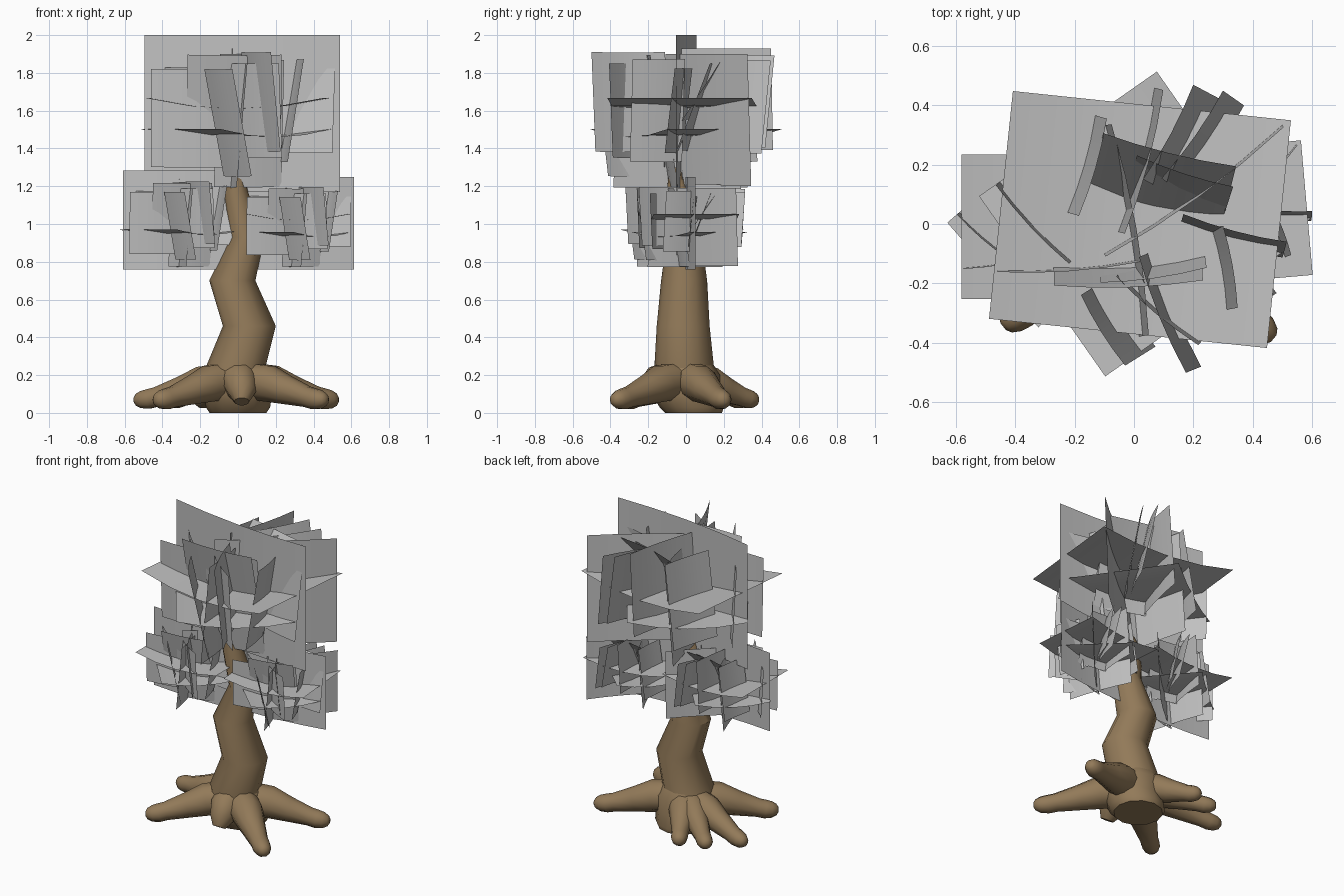
import bpy, bmesh
from math import radians, sin, cos, pi
from mathutils import Matrix, Vector

if "Cube" in bpy.data.objects:
    bpy.data.objects.remove(bpy.data.objects["Cube"], do_unlink=True)


def material(name, colour):
    m = bpy.data.materials.new(name)
    m.use_nodes = True
    m.diffuse_color = colour
    m.node_tree.nodes["Principled BSDF"].inputs["Base Color"].default_value = colour
    return m


BARK = material("brown bark", (0.29, 0.195, 0.1, 1))
LEAF = material("grey foliage", (0.53, 0.53, 0.53, 1))


def finish(bm, name, mat):
    mesh = bpy.data.meshes.new(name)
    bm.to_mesh(mesh)
    bm.free()
    mesh.materials.append(mat)
    obj = bpy.data.objects.new(name, mesh)
    bpy.context.collection.objects.link(obj)
    bpy.ops.object.select_all(action="DESELECT")
    obj.select_set(True)
    bpy.context.view_layer.objects.active = obj
    bpy.ops.object.shade_smooth_by_angle(angle=radians(40))


def tube(name, path, sides=10, level=False):
    """Loft round rings along (x, y, z, radius) points; level keeps rings horizontal."""
    bm = bmesh.new()
    pts = [Vector(p[:3]) for p in path]
    rings = []
    for i, (point, p) in enumerate(zip(pts, path)):
        along = pts[min(i + 1, len(pts) - 1)] - pts[max(i - 1, 0)]
        turn = Matrix.Identity(3) if level else along.to_track_quat("Z", "Y").to_matrix()
        ring = []
        for k in range(sides):
            angle = 2 * pi * k / sides
            offset = Vector((cos(angle), sin(angle), 0)) * p[3]
            ring.append(bm.verts.new(point + turn @ offset))
        rings.append(ring)
    for lower, upper in zip(rings, rings[1:]):
        for k in range(sides):
            n = (k + 1) % sides
            bm.faces.new((lower[k], lower[n], upper[n], upper[k]))
    bm.faces.new(rings[0][::-1])
    bm.faces.new(rings[-1])
    bmesh.ops.recalc_face_normals(bm, faces=bm.faces)
    finish(bm, name, BARK)


# Zigzag trunk and swollen base
tube("trunk", [
    (0, 0, .1, .17), (-.01, -.01, .25, .157), (.06, -.015, .46, .14), (-.03, -.01, .7, .122),
    (.05, -.01, .93, .09), (-.01, -.04, 1.17, .063), (0, -.06, 1.3, .025)], 12, True)
tube("trunk_base", [
    (0, .04, 0, .15), (0, .03, .03, .17), (0, 0, .1, .18),
    (0, 0, .2, .18), (-.01, 0, .28, .13)], 12, True)

# Roots: tip position and thickness
ROOTS = {
    "front_left_root": (.47, -.385, 1),
    "back_left_root": (.53, .21, 1),
    "front_right_root": (-.44, -.345, 1),
    "right_root": (-.55, .16, .95),
    "back_right_root": (-.38, .32, .9),
    "back_root": (-.21, .38, .9),
}
# Fraction of the length, height, radius
ROOT_SHAPE = [(.12, .17, .1), (.35, .155, .1), (.55, .12, .078), (.78, .085, .057),
              (.86, .074, .057), (.93, .07, .05), (.98, .07, .034), (1, .07, .015)]
for name, (x, y, thick) in ROOTS.items():
    tube(name, [(x * along, y * along, z, radius * thick) for along, z, radius in ROOT_SHAPE])
tube("front_root_stub", [
    (0, -.06, .19, .1), (.01, -.15, .16, .095), (.02, -.2, .11, .075), (.02, -.23, .06, .04)])


# Upright foliage panels: centre, width, height, yaw, tilt
UPRIGHT = [
    (.02, -.03, 1.585, 1.04, .83, -6, 0),
    (.21, .1, 1.55, .74, .7, 36, 2),
    (.03, .21, 1.66, .5, .54, 75, 4),
    (.11, -.3, 1.645, .42, .53, -68, 6),
    (-.22, -.15, 1.56, .48, .52, 4, 2),
    (-.02, -.15, 1.62, .5, .56, 2, 13),
    (.06, -.13, 1.53, .36, .68, 8, 9),
    (.09, .13, 1.72, .46, .4, -14, -34),
    (.14, .08, 1.62, .34, .5, -18, -22),
    (-.02, -.02, 1.52, .72, .66, 100, 5),
    (-.34, 0, 1.58, .36, .5, -47, 3),
    (.17, .28, 1.65, .36, .5, 62, -12),
    (.24, .27, 1.62, .36, .5, 55, -10),
    (-.17, .2, 1.6, .34, .55, 74, 9),
    (.29, -.15, 1.6, .28, .55, 100, 9),
    (-.06, -.33, 1.535, .28, .58, -58, 12),
    (.08, -.29, 1.6, .36, .5, -40, 3),
    (.33, -.05, 1.6, .36, .45, -15, -7),
]
# Flat-lying foliage panels: centre, width, depth, yaw, tilt
LYING = [(.02, .015, 1.61, .94, .77, -6, 90), (-.01, 0, 1.46, .73, .74, 35, 90)]


def add_panel(bm, place, panel, bend):
    """Add one gently bowed strip."""
    x, y, z, width, height, yaw, tilt = panel
    m = (place @ Matrix.Translation((x, y, z)) @ Matrix.Rotation(radians(yaw), 4, "Z")
         @ Matrix.Rotation(radians(tilt), 4, "X"))
    columns = []
    for u in (-1, -.5, 0, .5, 1):
        columns.append([bm.verts.new(m @ Vector((u * width / 2, bend * width * u * u, side * height / 2)))
                        for side in (-1, 1)])
    for left, right in zip(columns, columns[1:]):
        bm.faces.new((left[0], right[0], right[1], left[1]))


def canopy(name, x, y, base, scale, turn):
    place = (Matrix.Translation((x, y, base)) @ Matrix.Rotation(radians(turn), 4, "Z")
             @ Matrix.Scale(scale, 4) @ Matrix.Translation((0, 0, -1.17)))
    bm = bmesh.new()
    for panel in UPRIGHT:
        add_panel(bm, place, panel, .03)
    for panel in LYING:
        add_panel(bm, place, panel, .06)
    finish(bm, name, LEAF)


canopy("top_foliage", 0, 0, 1.17, 1, 0)
canopy("right_foliage", -.295, -.02, .76, .63, 6)
canopy("left_foliage", .295, .02, .76, .59, 11)
